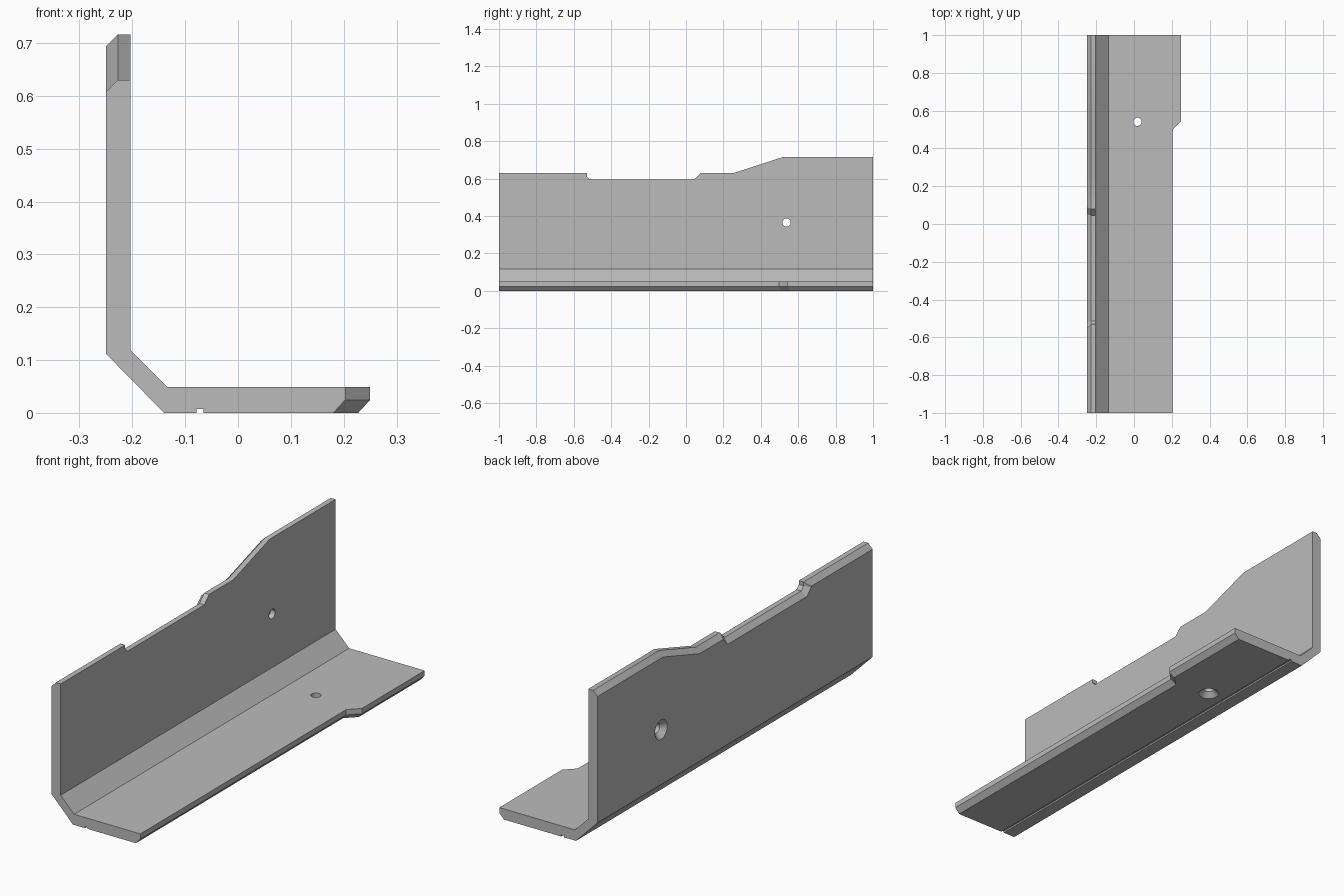
import bpy, bmesh
from math import pi
from mathutils import Vector

cube = bpy.data.objects.get("Cube")
if cube:
    bpy.data.objects.remove(cube, do_unlink=True)

steel = bpy.data.materials.new("plain_grey")
steel.use_nodes = True
grey = (0.5, 0.5, 0.5, 1)
steel.diffuse_color = grey
steel.node_tree.nodes["Principled BSDF"].inputs["Base Color"].default_value = grey

CHAMFER = 0.0225
WALL_OUT, WALL_IN, FLOOR_TOP = -0.25, -0.203, 0.049


def inset(line, amount):
    """Offset an edge line toward the material with mitred corners."""
    pts = [Vector(p) for p in line]
    normals = []
    for a, b in zip(pts, pts[1:]):
        d = (b - a).normalized()
        normals.append(Vector((d.y, -d.x)))
    before, after = [normals[0]] + normals, normals + [normals[-1]]
    return [p + (m + n) / (1 + m.dot(n)) * amount
            for p, m, n in zip(pts, before, after)]


def straight(x, z):
    return [(x, -1, z), (x, 1, z)]


# Free edges of the two flanges: (y, height) and (y, reach)
wall_edge = [(-1, 0.63), (-0.53, 0.63), (-0.53, 0.612), (-0.513, 0.595),
             (0.045, 0.595), (0.08, 0.63), (0.255, 0.63), (0.52, 0.716), (1, 0.716)]
floor_edge = [(-1, 0.203), (0.497, 0.203), (0.544, 0.25), (1, 0.25)]

# Lengthwise edges in order around the bent section
rails = [
    [(x, y, 0) for y, x in inset(floor_edge, CHAMFER)],
    [(x, y, CHAMFER + 0.002) for y, x in floor_edge],
    [(x, y, FLOOR_TOP) for y, x in floor_edge],
    straight(-0.134, FLOOR_TOP),
    straight(WALL_IN, 0.118),
    [(WALL_IN, y, z) for y, z in wall_edge],
    [(WALL_OUT + CHAMFER, y, z) for y, z in wall_edge],
    [(WALL_OUT, y, z) for y, z in inset(wall_edge, CHAMFER)],
    straight(WALL_OUT, 0.112),
    straight(-0.14, 0),
    # shallow groove under the floor
    straight(-0.079, 0), straight(-0.079, 0.007),
    straight(-0.065, 0.007), straight(-0.065, 0),
]

bm = bmesh.new()
rails = [[bm.verts.new(p) for p in rail] for rail in rails]
for a, b in zip(rails, rails[1:] + rails[:1]):
    if len(a) == len(b):
        for i in range(len(a) - 1):
            bm.faces.new((a[i], a[i + 1], b[i + 1], b[i]))
    else:
        bm.faces.new(a + b[::-1])
bm.faces.new([r[0] for r in rails])
bm.faces.new([r[-1] for r in rails])
bmesh.ops.recalc_face_normals(bm, faces=bm.faces)
mesh = bpy.data.meshes.new("bent_bracket")
bm.to_mesh(mesh)
bm.free()
mesh.materials.append(steel)
bracket = bpy.data.objects.new("bent_bracket", mesh)
bpy.context.collection.objects.link(bracket)


# Countersunk screw holes: the wide end is on the outer face
def screw_hole(name, location, rotation):
    rings = [(0.055, -0.01), (0.022, 0.023), (0.022, 0.08)]
    bm = bmesh.new()
    loops = []
    for radius, z in rings:
        ring = bmesh.ops.create_circle(bm, segments=32, radius=radius)["verts"]
        for v in ring:
            v.co.z = z
        loops.append(ring)
    for a, b in zip(loops, loops[1:]):
        for i in range(32):
            j = (i + 1) % 32
            bm.faces.new((a[i], a[j], b[j], b[i]))
    bm.faces.new(loops[0])
    bm.faces.new(loops[-1])
    bmesh.ops.recalc_face_normals(bm, faces=bm.faces)
    data = bpy.data.meshes.new(name)
    bm.to_mesh(data)
    bm.free()
    data.materials.append(steel)
    cutter = bpy.data.objects.new(name, data)
    cutter.location, cutter.rotation_euler = location, rotation
    bpy.context.collection.objects.link(cutter)
    cutter.hide_render = True
    cutter.display_type = 'WIRE'
    cut = bracket.modifiers.new(name, 'BOOLEAN')
    cut.operation, cut.solver, cut.object = 'DIFFERENCE', 'EXACT', cutter
    return cutter


cutters = [screw_hole("wall_hole_cutter", (WALL_OUT, 0.538, 0.365), (0, pi / 2, 0)),
           screw_hole("floor_hole_cutter", (0.018, 0.541, 0), (0, 0, 0))]

# Apply the cuts and drop the cutters
bpy.context.view_layer.objects.active = bracket
bracket.select_set(True)
for name in [m.name for m in bracket.modifiers]:
    bpy.ops.object.modifier_apply(modifier=name)
for cutter in cutters:
    bpy.data.objects.remove(cutter, do_unlink=True)
bpy.ops.object.shade_smooth_by_angle(angle=0.35)
